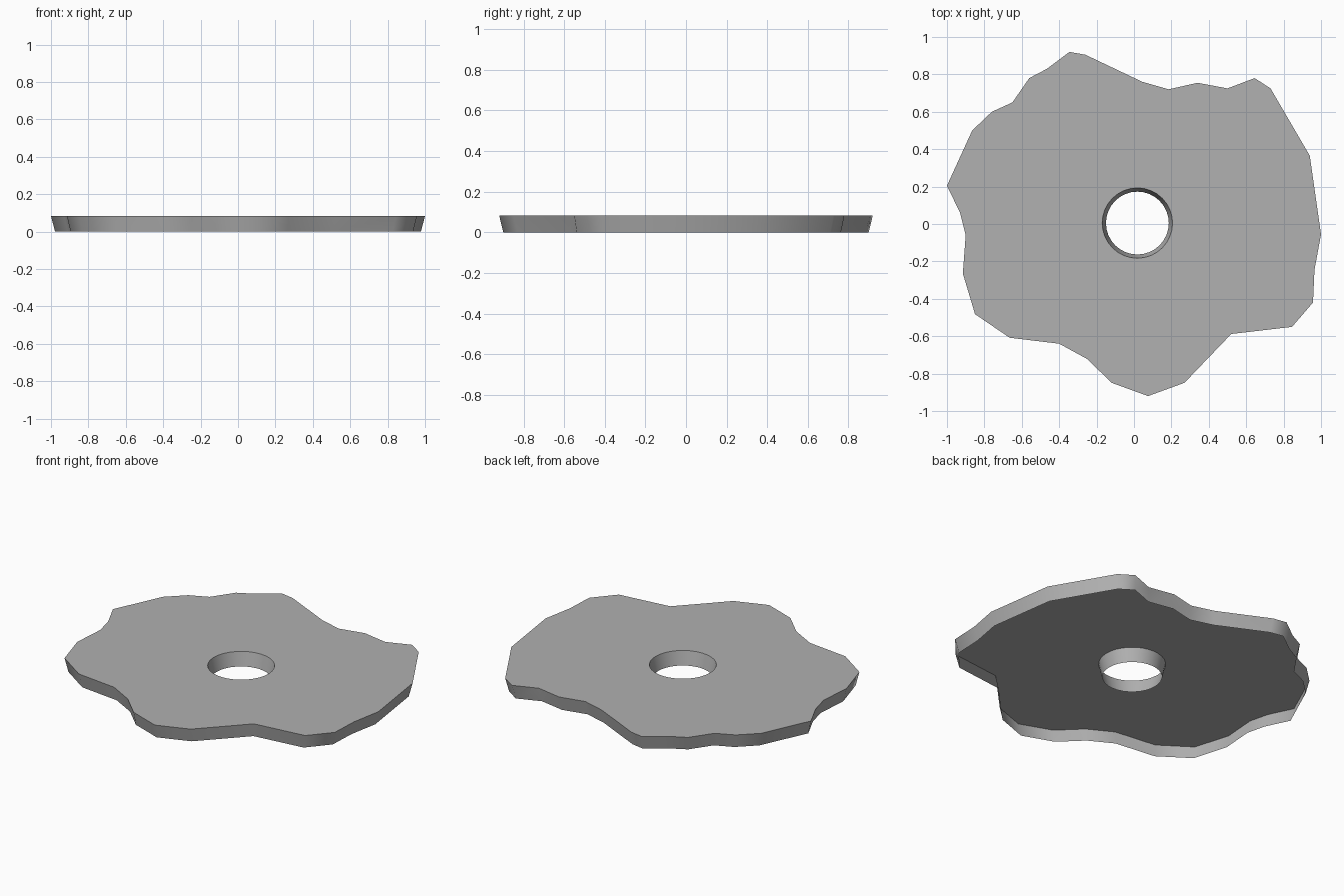
import bpy, bmesh, math

if "Cube" in bpy.data.objects:
    bpy.data.objects.remove(bpy.data.objects["Cube"])

HEIGHT = 0.084
# Ragged outline of the disc, seen from the top
OUTLINE = [(-0.345, 0.92), (-0.26, 0.905), (0.045, 0.76), (0.185, 0.72), (0.34, 0.755),
           (0.50, 0.725), (0.645, 0.78), (0.73, 0.725), (0.94, 0.365), (1.0, -0.055),
           (0.965, -0.245), (0.957, -0.42), (0.845, -0.55), (0.52, -0.588), (0.27, -0.849),
           (0.075, -0.92), (-0.12, -0.849), (-0.25, -0.722), (-0.40, -0.64), (-0.665, -0.608),
           (-0.85, -0.482), (-0.915, -0.265), (-0.90, -0.06), (-0.93, 0.06), (-1.0, 0.205),
           (-0.865, 0.50), (-0.76, 0.60), (-0.65, 0.65), (-0.56, 0.78), (-0.465, 0.83)]


def circle(cx, cy, r, n=32):
    return [(cx + r * math.cos(2 * math.pi * i / n), cy + r * math.sin(2 * math.pi * i / n))
            for i in range(n)]


bm = bmesh.new()


def loop(points, z):
    vs = [bm.verts.new((x, y, z)) for x, y in points]
    es = [bm.edges.new((vs[i - 1], vs[i])) for i in range(len(vs))]
    return vs, es


def wall(a, b):
    for i in range(len(a)):
        bm.faces.new((a[i - 1], a[i], b[i], b[i - 1]))


# Outer rim and centre hole, both tapering inward toward the base
top_rim, e1 = loop(OUTLINE, HEIGHT)
low_rim, e2 = loop([(x * 0.978, y * 0.978) for x, y in OUTLINE], 0)
top_hole, e3 = loop(circle(0.018, 0.005, 0.188), HEIGHT)
low_hole, e4 = loop(circle(0.018, 0.005, 0.168), 0)

# Flat top with a hole, and the sloped walls; the underside is open (a hollow shell)
bmesh.ops.triangle_fill(bm, edges=e1 + e3, use_beauty=True)
wall(top_rim, low_rim)
wall(top_hole, low_hole)
bmesh.ops.recalc_face_normals(bm, faces=bm.faces[:])
if next(f for f in bm.faces if abs(f.normal.z) > 0.9).normal.z < 0:
    bmesh.ops.reverse_faces(bm, faces=bm.faces[:])

mesh = bpy.data.meshes.new("ragged_disc")
bm.to_mesh(mesh)
bm.free()
disc = bpy.data.objects.new("ragged_disc", mesh)
bpy.context.collection.objects.link(disc)

# Darker grey surface
mat = bpy.data.materials.new("dark_grey")
mat.diffuse_color = (0.44, 0.44, 0.44, 1)
mat.use_nodes = True
mat.node_tree.nodes["Principled BSDF"].inputs["Base Color"].default_value = mat.diffuse_color
mesh.materials.append(mat)

bpy.context.view_layer.objects.active = disc
disc.select_set(True)
bpy.ops.object.shade_smooth_by_angle(angle=math.radians(60))
